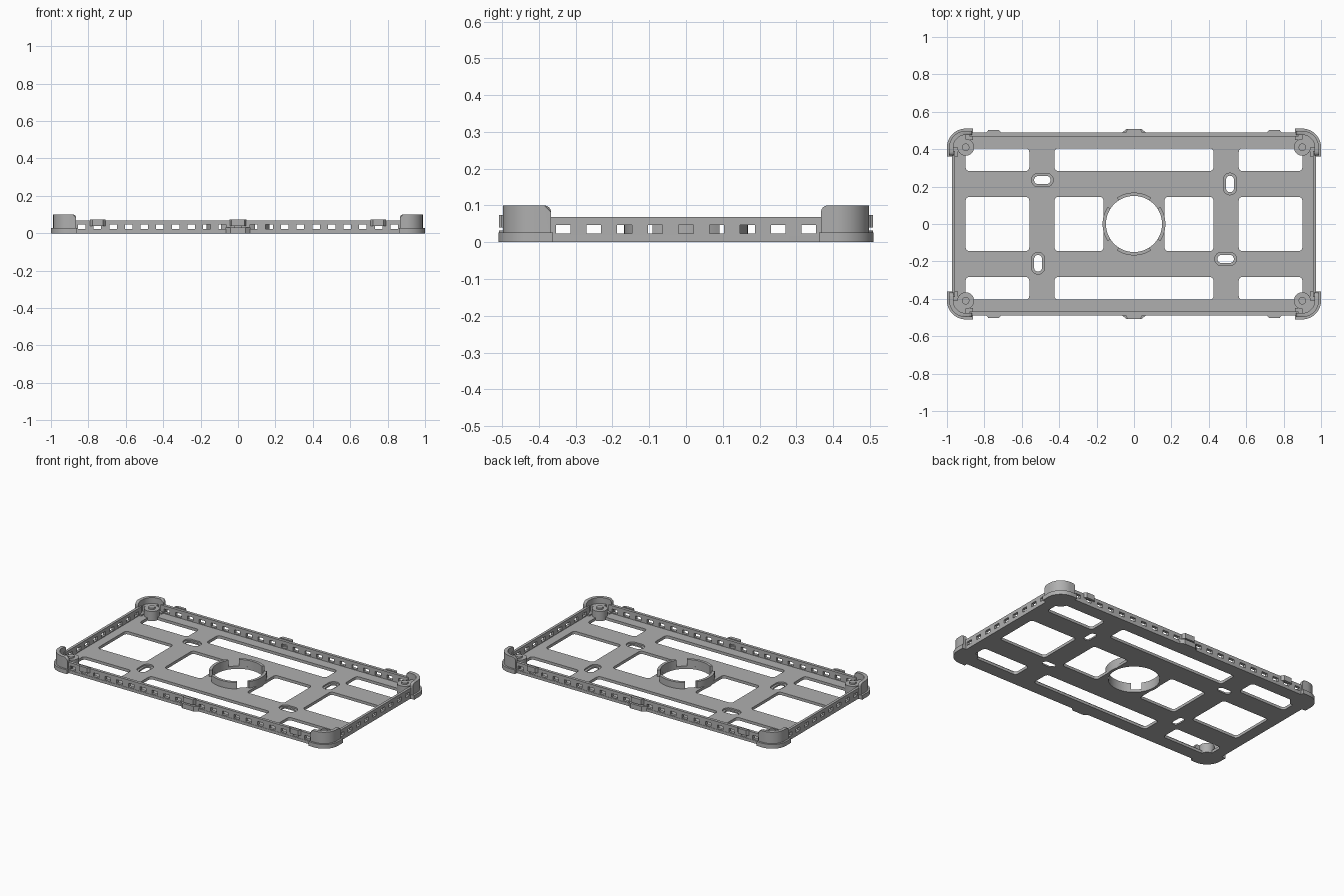
import bpy, bmesh
from math import sin, cos, pi, radians
from mathutils import Matrix

cube = bpy.data.objects.get("Cube")
if cube:
    bpy.data.objects.remove(cube, do_unlink=True)

grey = bpy.data.materials.new("matte_grey")
grey.use_nodes = True
tone = (0.43, 0.43, 0.43, 1)
grey.diffuse_color = tone
grey.node_tree.nodes["Principled BSDF"].inputs["Base Color"].default_value = tone


def arc(cx, cy, r, a0, a1, n=8):
    angles = [radians(a0 + (a1 - a0) * i / n) for i in range(n + 1)]
    return [(cx + r * cos(a), cy + r * sin(a)) for a in angles]


def rounded(cx, cy, w, h, r, n=6):
    """Rounded rectangle outline given its centre and full size."""
    dx, dy = w / 2 - r, h / 2 - r
    pts = []
    for i, (sx, sy) in enumerate([(1, 1), (-1, 1), (-1, -1), (1, -1)]):
        pts += arc(cx + sx * dx, cy + sy * dy, r, 90 * i, 90 * i + 90, n)
    return pts


def box(x0, x1, y0, y1):
    return [(x0, y0), (x1, y0), (x1, y1), (x0, y1)]


def prism(name, loops, z0, z1, turn=None):
    """Extrude outlines (inner loops become holes) into a solid mesh."""
    cu = bpy.data.curves.new(name, "CURVE")
    cu.dimensions, cu.fill_mode, cu.extrude = "2D", "BOTH", (z1 - z0) / 2
    for loop in loops:
        sp = cu.splines.new("POLY")
        sp.points.add(len(loop) - 1)
        for p, (x, y) in zip(sp.points, loop):
            p.co = (x, y, 0, 1)
        sp.use_cyclic_u = True
    tmp = bpy.data.objects.new(name + "_outline", cu)
    bpy.context.collection.objects.link(tmp)
    bpy.context.view_layer.update()
    deps = bpy.context.evaluated_depsgraph_get()
    me = bpy.data.meshes.new_from_object(tmp.evaluated_get(deps))
    bpy.data.objects.remove(tmp, do_unlink=True)
    me.transform(Matrix.Translation((0, 0, (z0 + z1) / 2)))
    if turn:
        me.transform(turn)
    bm = bmesh.new()
    bm.from_mesh(me)
    bmesh.ops.remove_doubles(bm, verts=bm.verts, dist=1e-5)
    bmesh.ops.recalc_face_normals(bm, faces=bm.faces)
    bm.to_mesh(me)
    bm.free()
    me.materials.clear()
    me.materials.append(grey)
    ob = bpy.data.objects.new(name, me)
    bpy.context.collection.objects.link(ob)
    bpy.ops.object.select_all(action="DESELECT")
    ob.select_set(True)
    bpy.context.view_layer.objects.active = ob
    bpy.ops.object.shade_smooth_by_angle(angle=radians(30))
    return ob


FLOOR, RIM = 0.018, 0.068

# Floor plate with windows, round opening and four slots
holes = [arc(0, 0, 0.15, 0, 354, 59)]
for s in (-1, 1):
    holes.append(rounded(0, s * 0.344, 0.85, 0.122, 0.02))
    holes.append(rounded(s * 0.294, 0, 0.262, 0.29, 0.02))
    for t in (-1, 1):
        holes.append(rounded(s * 0.73, t * 0.344, 0.34, 0.122, 0.02))
    holes.append(rounded(s * 0.73, 0, 0.34, 0.29, 0.02))
slots = [(-0.49, 0.235, 1), (0.513, 0.214, 0), (-0.513, -0.21, 0), (0.49, -0.187, 1)]


def slot(x, y, flat, grow):
    a, b = 0.088 + grow, 0.042 + grow
    return rounded(x, y, a if flat else b, b if flat else a, b / 2 - 0.001)


plate = rounded(0, 0, 1.946, 0.98, 0.08)
prism("floor_lower", [plate] + holes + [slot(*s, 0) for s in slots], 0, FLOOR / 2)
prism("floor_upper", [plate] + holes + [slot(*s, 0.028) for s in slots], FLOOR / 2, FLOOR)

# Centre ring in four segments
for i in range(4):
    a = 90 * i
    prism("ring_segment", [arc(0, 0, 0.168, a - 33, a + 33, 14)
                           + arc(0, 0, 0.15, a + 33, a - 33, 14)], 0, 0.06)

# Perforated side walls
upright = Matrix.Rotation(pi / 2, 4, "X")


def wall(name, half, count, dist, thick, angle):
    vents = [box(k * 0.0835 - 0.02, k * 0.0835 + 0.02, 0.024, 0.047)
             for k in range(-count, count + 1)]
    prism(name, [box(-half, half, 0, RIM)] + vents, dist - thick, dist,
          Matrix.Rotation(angle, 4, "Z") @ upright)


wall("front_wall", 0.88, 10, 0.488, 0.019, 0)
wall("back_wall", 0.88, 10, 0.488, 0.019, pi)
wall("left_wall", 0.39, 4, 0.973, 0.017, pi / 2)
wall("right_wall", 0.39, 4, 0.973, 0.017, -pi / 2)

# Clips along the long walls
for s, side in ((-1, "front"), (1, "back")):
    def clip(x, foot, tip, reach, z0, z1):
        prism(side + "_clip", [[(x - foot, s * 0.486), (x + foot, s * 0.486),
                                (x + tip, s * reach), (x - tip, s * reach)]], z0, z1)
    for x in (-0.75, 0.75):
        clip(x, 0.042, 0.028, 0.503, 0.04, 0.074)
    clip(0, 0.045, 0.035, 0.508, 0.04, 0.074)
    clip(0, 0.068, 0.04, 0.508, 0, 0.032)

# Corner guards: foot lip, tall curved shell, seat and peg
CX, CY = 0.9, 0.41


def guard(r_out, r_in, ex, ey):
    return ([(ex, CY + r_out)] + arc(CX, CY, r_out, 90, 0, 14) + [(CX + r_out, ey)]
            + [(CX + r_in, ey)] + arc(CX, CY, r_in, 0, 90, 14) + [(ex, CY + r_in)])


for sx, lr in ((-1, "right"), (1, "left")):
    for sy, fb in ((-1, "front"), (1, "back")):
        def corner(part, loop, z0, z1):
            return prism(f"{fb}_{lr}_{part}", [[(sx * x, sy * y) for x, y in loop]], z0, z1)
        corner("foot_lip", guard(0.1, 0.04, 0.86, 0.362), 0, 0.027)
        shell = corner("corner_shell", guard(0.088, 0.066, 0.865, 0.367), 0, 0.1)
        bm = bmesh.new()
        bm.from_mesh(shell.data)
        ends = [e for e in bm.edges if min(v.co.z for v in e.verts) > 0.09
                and min(abs(v.co.x) for v in e.verts) + 0.003 > max(abs(v.co.x) for v in e.verts)
                and max(abs(v.co.x) for v in e.verts) < 0.87]
        ends += [e for e in bm.edges if min(v.co.z for v in e.verts) > 0.09
                 and max(abs(v.co.y) for v in e.verts) < 0.37]
        bmesh.ops.bevel(bm, geom=ends, offset=0.018, segments=4, profile=0.5, affect="EDGES")
        bm.to_mesh(shell.data)
        bm.free()
        corner("seat", arc(CX, CY, 0.07, 0, 90, 10) + arc(CX, CY, 0.045, 90, 360, 20), 0, 0.062)
        corner("peg", arc(CX, CY, 0.02, 0, 345, 23), 0.06, 0.072)
